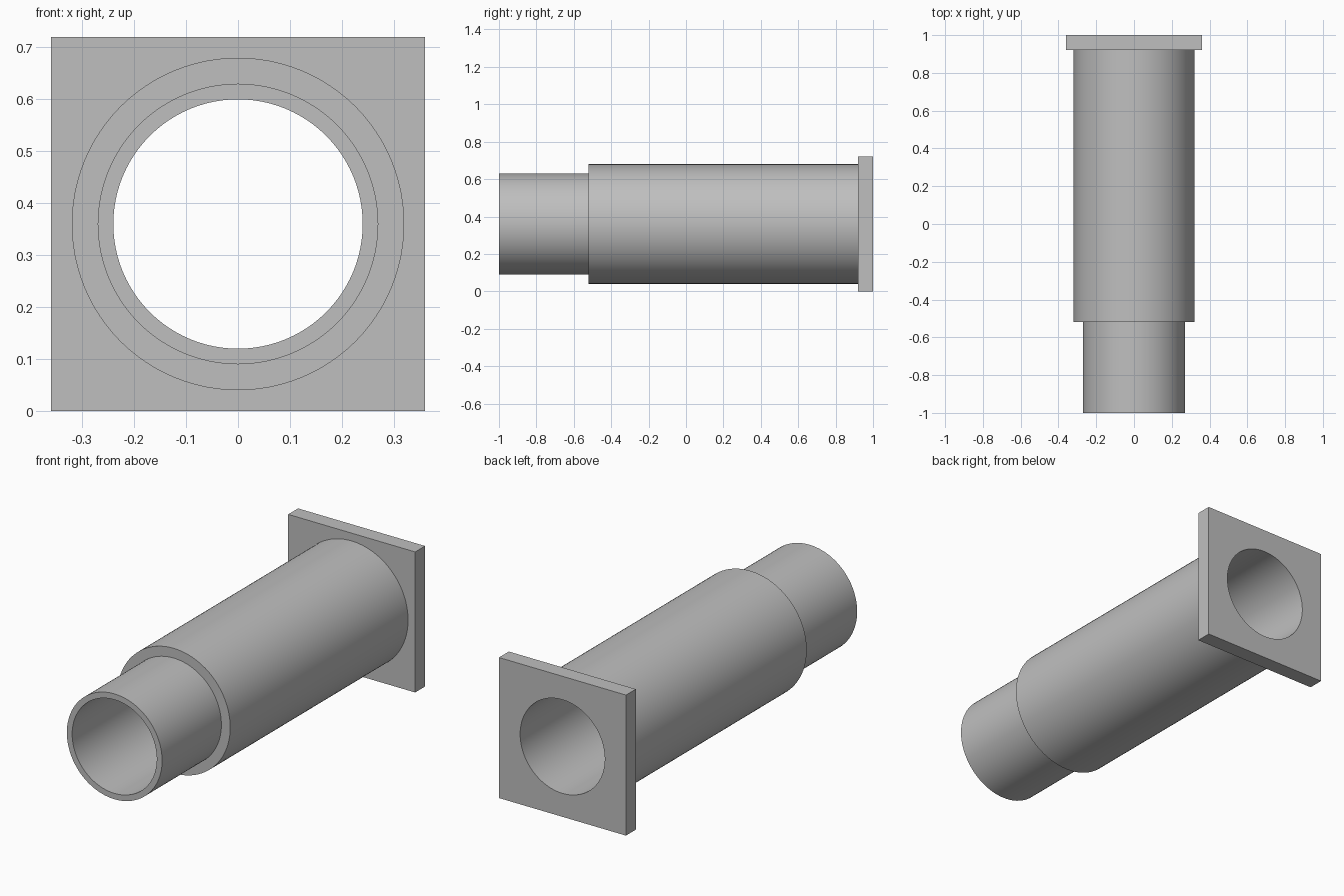
import bpy
import bmesh
import math

cube = bpy.data.objects.get("Cube")
if cube:
    bpy.data.objects.remove(cube, do_unlink=True)

SEGMENTS = 96  # multiple of 8, so the square rings get true corners
AXIS_Z = 0.36  # height of the pipe axis
BORE, NECK, BODY, FLANGE = 0.24, 0.27, 0.32, 0.36
FRONT, STEP, SEAT, BACK = -1.0, -0.52, 0.92, 1.0

grey = bpy.data.materials.new("plain_grey")
grey.use_nodes = True
colour = (0.52, 0.52, 0.52, 1.0)
grey.diffuse_color = colour
grey.node_tree.nodes["Principled BSDF"].inputs["Base Color"].default_value = colour


def ring(bm, size, y, square=False):
    """One loop of vertices around the axis, round or square."""
    verts = []
    for i in range(SEGMENTS):
        a = math.tau * i / SEGMENTS
        c, s = math.cos(a), math.sin(a)
        r = size / max(abs(c), abs(s)) if square else size
        verts.append(bm.verts.new((r * c, y, AXIS_Z + r * s)))
    return verts


def sweep(name, profile):
    """Join successive rings into a smooth-shaded shell with sharp edges."""
    bm = bmesh.new()
    rings = [ring(bm, *p) for p in profile]
    for a, b in zip(rings, rings[1:]):
        for i in range(SEGMENTS):
            j = (i + 1) % SEGMENTS
            bm.faces.new((a[i], a[j], b[j], b[i]))
    mesh = bpy.data.meshes.new(name)
    bm.to_mesh(mesh)
    bm.free()
    mesh.materials.append(grey)
    obj = bpy.data.objects.new(name, mesh)
    bpy.context.collection.objects.link(obj)
    bpy.ops.object.select_all(action="DESELECT")
    obj.select_set(True)
    bpy.context.view_layer.objects.active = obj
    bpy.ops.object.shade_smooth_by_angle(angle=math.radians(30))


# Stepped pipe: wide body, narrow front neck, straight bore
sweep("stepped_pipe", [(BODY, SEAT), (BODY, STEP), (NECK, STEP),
                       (NECK, FRONT), (BORE, FRONT), (BORE, SEAT)])

# Square mounting flange, open through the bore
sweep("square_flange", [(BORE, SEAT), (BORE, BACK), (FLANGE, BACK, True),
                        (FLANGE, SEAT, True), (BODY, SEAT)])
